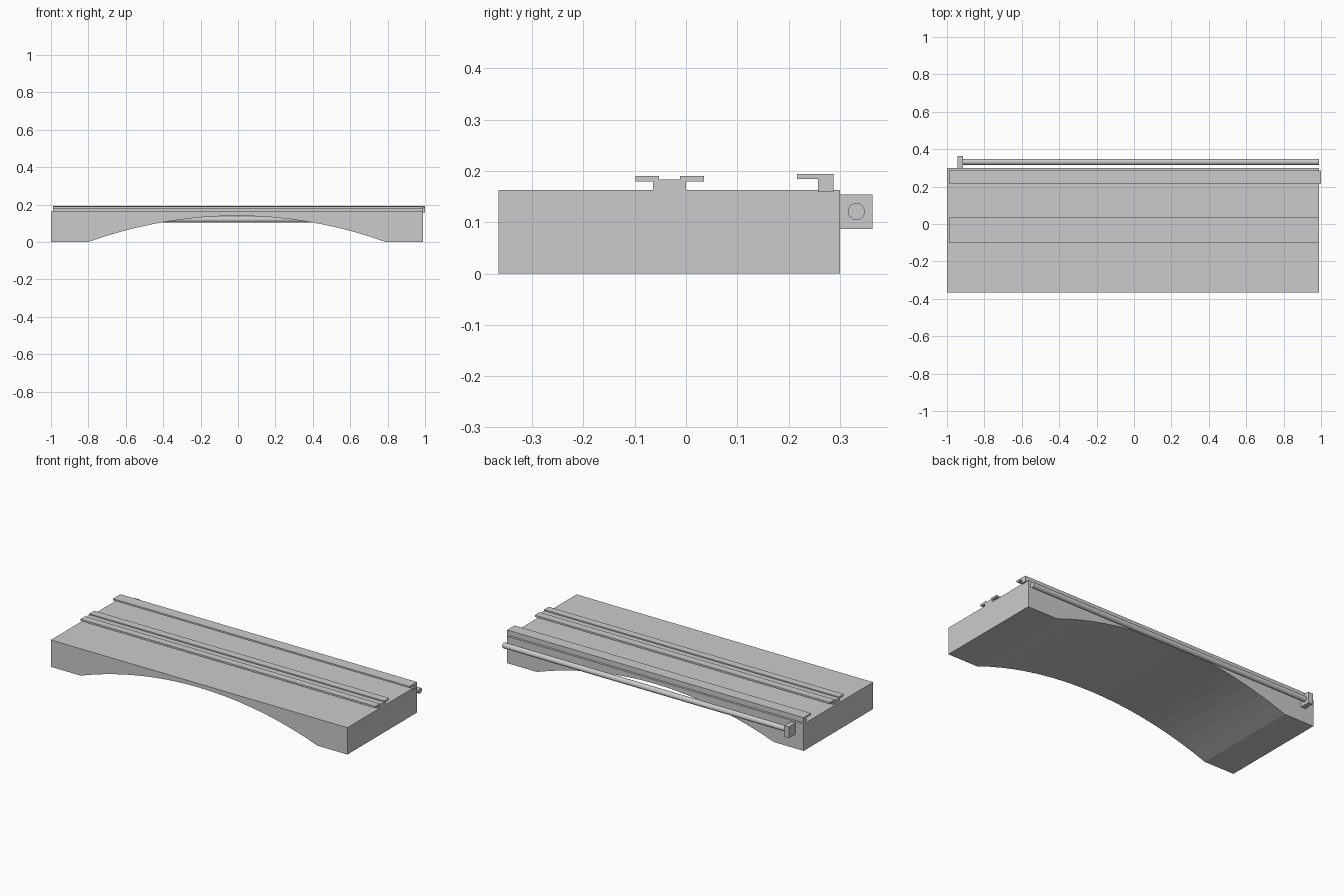
import bpy, bmesh, math

cube = bpy.data.objects.get("Cube")
if cube:
    bpy.data.objects.remove(cube, do_unlink=True)

grey = bpy.data.materials.new("plain grey")
grey.use_nodes = True
COLOUR = (0.6, 0.6, 0.6, 1)
grey.diffuse_color = COLOUR
grey.node_tree.nodes["Principled BSDF"].inputs["Base Color"].default_value = COLOUR


def extrude(name, profile, offset):
    """Fill a closed 3D profile and extrude it along offset."""
    bm = bmesh.new()
    face = bm.faces.new([bm.verts.new(p) for p in profile])
    result = bmesh.ops.extrude_face_region(bm, geom=[face], use_keep_orig=True)
    moved = [g for g in result["geom"] if isinstance(g, bmesh.types.BMVert)]
    bmesh.ops.translate(bm, verts=moved, vec=offset)
    bmesh.ops.recalc_face_normals(bm, faces=bm.faces)
    mesh = bpy.data.meshes.new(name)
    bm.to_mesh(mesh)
    bm.free()
    mesh.materials.append(grey)
    obj = bpy.data.objects.new(name, mesh)
    bpy.context.collection.objects.link(obj)
    return obj


def along_x(name, section, x0, x1):
    """Sweep a (y, z) section from x0 to x1."""
    return extrude(name, [(x0, y, z) for y, z in section], (x1 - x0, 0, 0))


# Deck slab with a shallow arch cut from its underside
FRONT, BACK, TOP = -0.365, 0.3, 0.163
HALF, RISE, STEPS = 0.795, 0.14, 18
radius = (HALF ** 2 + RISE ** 2) / (2 * RISE)
sweep = math.asin(HALF / radius)
arch = []
for i in range(STEPS + 1):
    a = sweep * (2 * i / STEPS - 1)
    arch.append((radius * math.sin(a) - 0.005, RISE - radius * (1 - math.cos(a))))
outline = [(-1, TOP), (-1, 0)] + arch + [(0.99, 0), (0.99, TOP)]
extrude("arched_deck", [(x, FRONT, z) for x, z in outline], (0, BACK - FRONT, 0))

# Middle rail: short stem carrying two raised flanges
along_x("middle_rail", [
    (-0.064, TOP), (0, TOP), (0, 0.179), (0.035, 0.179), (0.035, 0.19),
    (-0.012, 0.19), (-0.012, 0.183), (-0.053, 0.183), (-0.053, 0.19),
    (-0.098, 0.19), (-0.098, 0.179), (-0.064, 0.179)], -0.99, 0.99)

# Back rail: single flange facing the middle
along_x("back_rail", [
    (0.257, 0.159), (0.287, 0.159), (0.287, 0.194), (0.216, 0.194),
    (0.216, 0.184), (0.257, 0.184)], -0.99, 1.0)

# Round rod along the back, held by a bracket at one end
circle = [(0.332 + 0.0165 * math.cos(t), 0.121 + 0.0165 * math.sin(t))
          for t in (math.tau * i / 32 for i in range(32))]
rod = along_x("back_rod", circle, -0.92, 0.99)
bpy.context.view_layer.objects.active = rod
rod.select_set(True)
bpy.ops.object.shade_smooth_by_angle(angle=math.radians(35))
rod.select_set(False)

along_x("rod_bracket", [(BACK, 0.087), (0.363, 0.087), (0.363, 0.154), (BACK, 0.154)],
        -0.944, -0.914)
